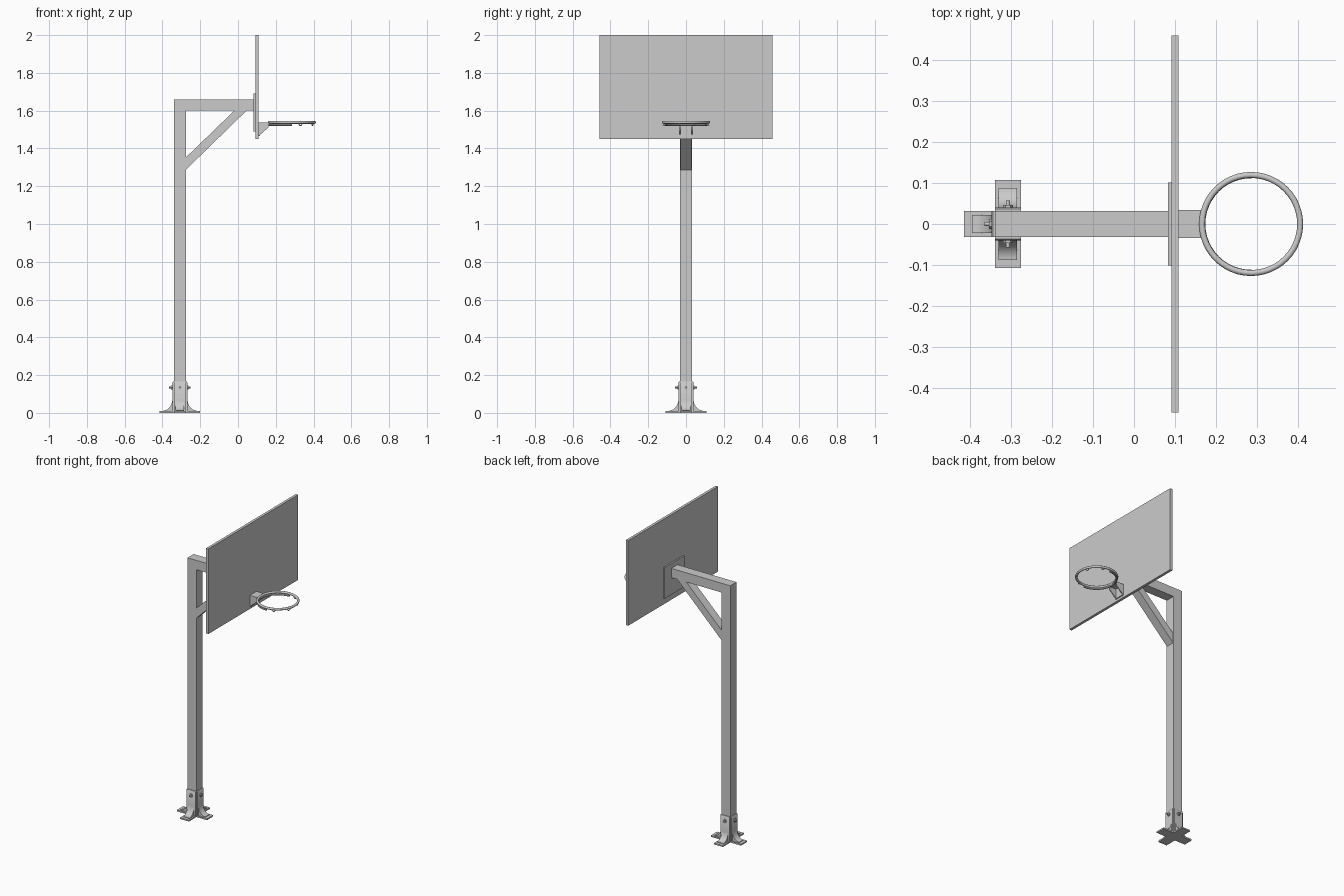
import bpy, bmesh, math
from mathutils import Matrix, Vector

if "Cube" in bpy.data.objects:
    bpy.data.objects.remove(bpy.data.objects["Cube"])

PX = -0.3075  # post axis


def make(name, bm, smooth=False):
    bmesh.ops.recalc_face_normals(bm, faces=bm.faces)
    me = bpy.data.meshes.new(name)
    bm.to_mesh(me)
    bm.free()
    ob = bpy.data.objects.new(name, me)
    bpy.context.collection.objects.link(ob)
    if smooth:
        bpy.ops.object.select_all(action='DESELECT')
        ob.select_set(True)
        bpy.context.view_layer.objects.active = ob
        bpy.ops.object.shade_smooth_by_angle(angle=math.radians(35))
    return ob


def add_prism(bm, pts, y0, y1):
    """Extrude an x-z outline from y0 to y1."""
    f = bm.faces.new([bm.verts.new((x, y0, z)) for x, z in pts])
    r = bmesh.ops.extrude_face_region(bm, geom=[f])
    vs = [v for v in r['geom'] if isinstance(v, bmesh.types.BMVert)]
    bmesh.ops.translate(bm, verts=vs, vec=(0, y1 - y0, 0))


def prism(name, pts, y0, y1):
    bm = bmesh.new()
    add_prism(bm, pts, y0, y1)
    return make(name, bm)


def box(name, x0, x1, hy, z0, z1):
    return prism(name, [(x0, z0), (x1, z0), (x1, z1), (x0, z1)], -hy, hy)


def add_rod(bm, x0, x1, z, r, seg):
    m = Matrix.Translation(((x0 + x1) / 2, 0, z)) @ Matrix.Rotation(math.pi / 2, 4, 'Y')
    bmesh.ops.create_cone(bm, cap_ends=True, segments=seg, radius1=r, radius2=r,
                          depth=x1 - x0, matrix=m)


def add_tube(bm, pts, r, sides=10, closed=False):
    """Sweep a round section along points."""
    n, rings = len(pts), []
    for i, p in enumerate(pts):
        a = pts[(i - 1) % n] if closed or i > 0 else p
        b = pts[(i + 1) % n] if closed or i < n - 1 else p
        q = (b - a).to_track_quat('Z', 'Y')
        # stable frame: side vector from tangent and nearest non-parallel axis
        t = (b - a).normalized()
        ref = Vector((0, 0, 1)) if closed or flat(pts) else (pts[0] - pts[-1]).cross(Vector((0, 0, 1)))
        u = t.cross(ref).normalized()
        w = t.cross(u)
        rings.append([bm.verts.new(p + r * (u * math.cos(k) + w * math.sin(k)))
                      for k in (2 * math.pi * j / sides for j in range(sides))])
    for i in range(n if closed else n - 1):
        A, B = rings[i], rings[(i + 1) % n]
        for j in range(sides):
            k = (j + 1) % sides
            bm.faces.new((A[j], A[k], B[k], B[j]))
    if not closed:
        bm.faces.new(rings[0])
        bm.faces.new(rings[-1])


def flat(pts):
    return max(p.z for p in pts) - min(p.z for p in pts) < 1e-6


# Post, arm and diagonal brace
box("post", -0.339, -0.276, 0.0315, 0.0, 1.66)
box("arm", -0.276, 0.083, 0.0315, 1.60, 1.66)
prism("brace", [(-0.276, 1.287), (0.045, 1.60), (-0.02, 1.60), (-0.276, 1.352)], -0.028, 0.028)

# Board and its mounting plate
box("mounting_plate", 0.083, 0.092, 0.101, 1.49, 1.69)
box("backboard", 0.092, 0.109, 0.459, 1.45, 2.0)

# Four base brackets: bent plate, curved rib, bolt with nut
rib = [(0.038, 0.009), (0.088, 0.009)]
rib += [(0.088 - 0.048 * math.sin(a), 0.073 - 0.060 * math.cos(a))
        for a in (math.pi / 2 * i / 10 for i in range(11))] + [(0.038, 0.073)]
for i in range(4):
    rot = Matrix.Translation((PX, 0, 0)) @ Matrix.Rotation(i * math.pi / 2, 4, 'Z')
    bm = bmesh.new()
    add_prism(bm, [(0.0315, 0), (0.1075, 0), (0.1075, 0.009), (0.040, 0.009),
                   (0.040, 0.16), (0.036, 0.166), (0.0315, 0.166)], -0.0315, 0.0315)
    add_prism(bm, rib, -0.0225, 0.0225)
    bm.transform(rot)
    make(f"base_bracket_{i + 1}", bm, True)
    bm = bmesh.new()
    add_rod(bm, 0.039, 0.046, 0.135, 0.012, 6)
    add_rod(bm, 0.039, 0.057, 0.135, 0.005, 12)
    bm.transform(rot)
    make(f"base_bolt_{i + 1}", bm, True)

# Hoop bracket: back plate, top tongue and two side gussets
box("hoop_back_plate", 0.109, 0.116, 0.034, 1.465, 1.538)
box("hoop_tongue", 0.109, 0.172, 0.034, 1.529, 1.538)
for s, side in ((1, "left"), (-1, "right")):
    prism(f"hoop_gusset_{side}", [(0.114, 1.475), (0.120, 1.475), (0.162, 1.512),
                                  (0.162, 1.53), (0.114, 1.53)], s * 0.028, s * 0.034)

# Hoop ring, half support ring and net hooks
C = Vector((0.2855, 0, 0))


def arc(r, z, a0, a1, n):
    return [C + Vector((r * math.cos(a), r * math.sin(a), z))
            for a in (a0 + (a1 - a0) * i / n for i in range(n + 1))]


bm = bmesh.new()
add_tube(bm, arc(0.1195, 1.538, 0, 2 * math.pi, 48)[:-1], 0.0073, 12, True)
make("hoop_ring", bm, True)
bm = bmesh.new()
add_tube(bm, arc(0.1175, 1.524, math.pi / 2, 1.5 * math.pi, 24), 0.006, 10)
make("hoop_support", bm, True)
bm = bmesh.new()
for k in range(8):
    a = math.pi / 8 + k * math.pi / 4
    base = C + Vector((0.118 * math.cos(a), 0.118 * math.sin(a), 1.532))
    tan = Vector((-math.sin(a), math.cos(a), 0))
    add_tube(bm, [base + tan * 0.009 * math.cos(t) - Vector((0, 0, 0.011 * math.sin(t)))
                  for t in (math.pi * i / 8 for i in range(9))], 0.0025, 6)
make("net_hooks", bm, True)
